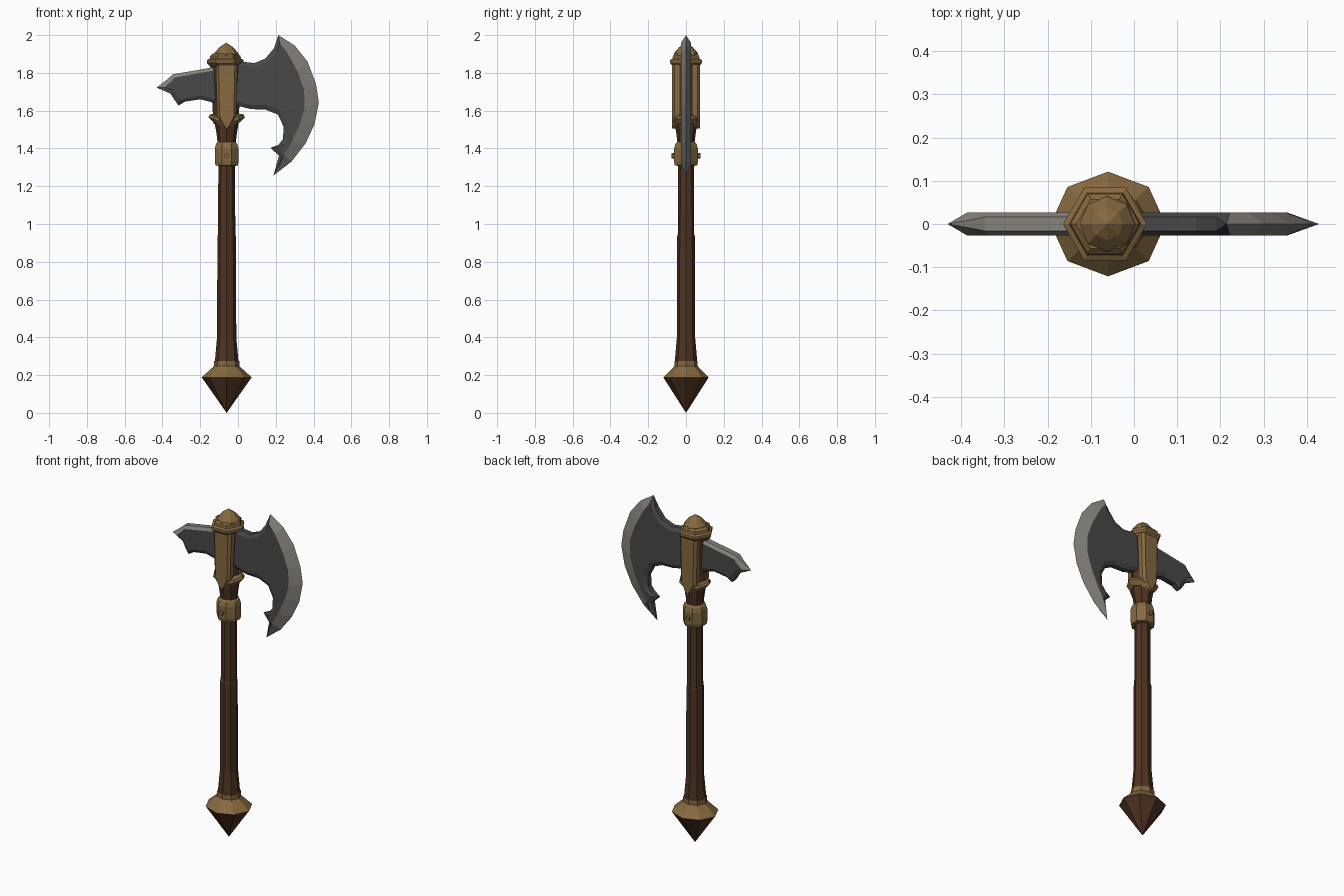
import bpy, bmesh, math

if "Cube" in bpy.data.objects:
    bpy.data.objects.remove(bpy.data.objects["Cube"])

CX = -0.06  # shaft axis


def material(name, rgb):
    m = bpy.data.materials.new(name)
    m.diffuse_color = (*rgb, 1)
    m.use_nodes = True
    m.node_tree.nodes["Principled BSDF"].inputs["Base Color"].default_value = m.diffuse_color
    return m


WOOD = material("dark wood", (0.078, 0.034, 0.016))
BRASS = material("aged brass", (0.24, 0.142, 0.052))
STEEL = material("dark steel", (0.066, 0.066, 0.068))
EDGE = material("sharpened steel", (0.235, 0.222, 0.2))


def finish(name, bm, mats):
    bmesh.ops.recalc_face_normals(bm, faces=bm.faces)
    me = bpy.data.meshes.new(name)
    bm.to_mesh(me)
    bm.free()
    for m in mats:
        me.materials.append(m)
    ob = bpy.data.objects.new(name, me)
    bpy.context.collection.objects.link(ob)
    return ob


def lathe(name, mat, profile, sides=8, turn=0.0, ys=1.0, cx=CX, lift=0.0):
    """Faceted solid from (z, radius) rings; lift raises the rings toward +-x."""
    bm = bmesh.new()
    rings = []
    for z, r in profile:
        ring = []
        for k in range(sides):
            a = turn + 2 * math.pi * k / sides
            c = math.cos(a)
            ring.append(bm.verts.new((cx + r * c, ys * r * math.sin(a), z + lift * abs(c))))
        rings.append(ring)
    for lo, hi in zip(rings, rings[1:]):
        for k in range(sides):
            n = (k + 1) % sides
            bm.faces.new((lo[k], lo[n], hi[n], hi[k]))
    bm.faces.new(rings[0][::-1])
    bm.faces.new(rings[-1])
    bmesh.ops.remove_doubles(bm, verts=bm.verts, dist=0.0002)
    return finish(name, bm, [mat])


def bevelled_plate(name, pts, is_edge, t=0.027):
    """pts: (rim x, rim z, core x, core z, rim half thickness)."""
    bm = bmesh.new()
    n = len(pts)
    layers = []
    for s in (-1, 1):
        core = [bm.verts.new((p[2], s * t, p[3])) for p in pts]
        rim = [bm.verts.new((p[0], s * p[4], p[1])) for p in pts]
        layers.append(rim)
        bm.faces.new(core)
        for i in range(n):
            j = (i + 1) % n
            f = bm.faces.new((core[i], core[j], rim[j], rim[i]))
            f.material_index = int(is_edge(i))
    a, b = layers
    for i in range(n):
        j = (i + 1) % n
        f = bm.faces.new((a[i], a[j], b[j], b[i]))
        f.material_index = int(is_edge(i))
    bmesh.ops.remove_doubles(bm, verts=bm.verts, dist=0.0002)
    big = [f for f in bm.faces if len(f.verts) > 4]
    bmesh.ops.triangulate(bm, faces=big)
    return finish(name, bm, [STEEL, EDGE])


# Pommel: wooden spike with a brass shoulder
lathe("pommel_spike", WOOD, [(0.0, 0.0001), (0.188, 0.132)], ys=0.91)
lathe("pommel_collar", BRASS, [(0.188, 0.133), (0.24, 0.075), (0.248, 0.068),
                               (0.275, 0.068), (0.278, 0.05)], ys=0.91)

# Shaft
lathe("shaft", WOOD, [(0.25, 0.064), (0.30, 0.06), (0.40, 0.051), (0.935, 0.049),
                      (0.94, 0.046), (1.32, 0.044), (1.43, 0.048), (1.48, 0.054),
                      (1.56, 0.068)], ys=0.95)

# Brass band with a peg on both sides
lathe("shaft_band", BRASS, [(1.308, 0.05), (1.31, 0.064), (1.33, 0.068), (1.40, 0.068),
                            (1.425, 0.06), (1.435, 0.048)], turn=math.pi / 8)
for side, s in (("front", -1), ("back", 1)):
    bpy.ops.mesh.primitive_cylinder_add(vertices=6, radius=0.014, depth=0.02,
                                        location=(CX, s * 0.066, 1.362),
                                        rotation=(math.pi / 2, 0, 0))
    peg = bpy.context.object
    peg.name = "band_peg_" + side
    peg.data.materials.append(BRASS)

# Head socket, V-shaped lower crown and stepped cap
lathe("head_socket", WOOD, [(1.53, 0.066), (1.60, 0.07), (1.85, 0.084)],
      sides=6, ys=0.85, cx=-0.064)
lathe("socket_crown", BRASS, [(1.50, 0.055), (1.505, 0.072), (1.53, 0.096), (1.545, 0.09),
                              (1.55, 0.06)], ys=0.78, lift=0.035)
lathe("head_cap", BRASS, [(1.835, 0.08), (1.852, 0.097), (1.868, 0.097), (1.875, 0.083),
                          (1.89, 0.08), (1.902, 0.066)], sides=6, cx=-0.067)
lathe("cap_point", BRASS, [(1.89, 0.066), (1.905, 0.063), (1.935, 0.037), (1.96, 0.0001)],
      cx=-0.062)

# Brass plates running down the front and back of the socket
outer = [(-0.058, 1.845), (-0.05, 1.57), (-0.018, 1.52), (0.0, 1.505),
         (0.018, 1.52), (0.05, 1.57), (0.058, 1.845)]
for side, s in (("front", -1), ("back", 1)):
    bm = bmesh.new()
    back = [bm.verts.new((CX + x, s * 0.035, z)) for x, z in outer]
    mid = [bm.verts.new((CX + x, s * 0.06, z)) for x, z in outer]
    face = [bm.verts.new((CX + x * 0.75, s * 0.074, z)) for x, z in outer]
    bm.faces.new(back)
    bm.faces.new(face)
    for lo, hi in ((back, mid), (mid, face)):
        for i in range(len(outer)):
            j = (i + 1) % len(outer)
            bm.faces.new((lo[i], lo[j], hi[j], hi[i]))
    finish("socket_plate_" + side, bm, [BRASS])

# Main blade: cutting edge first (9 points), then the inner curve back to the top
H = 0.016
cutting = [(0.214, 2.0, 0.222, 1.958, 0), (0.30, 1.945, 0.262, 1.905, 0),
           (0.368, 1.86, 0.315, 1.807, 0), (0.413, 1.74, 0.350, 1.712, 0),
           (0.428, 1.643, 0.353, 1.615, 0), (0.405, 1.527, 0.326, 1.527, 0),
           (0.357, 1.426, 0.283, 1.431, 0), (0.283, 1.33, 0.243, 1.365, 0),
           (0.188, 1.257, 0.222, 1.318, 0)]
inner = [(0.217, 1.362, 0.234, 1.368, H), (0.172, 1.403, 0.215, 1.405, 0.004),
         (0.215, 1.42, 0.245, 1.425, H), (0.238, 1.45, 0.262, 1.45, H),
         (0.242, 1.515, 0.265, 1.52, H), (0.21, 1.58, 0.227, 1.597, H),
         (0.145, 1.606, 0.15, 1.63, H), (0.07, 1.608, 0.07, 1.63, H),
         (-0.04, 1.635, -0.04, 1.655, H), (-0.04, 1.866, -0.04, 1.845, H),
         (0.087, 1.852, 0.09, 1.832, H), (0.145, 1.876, 0.155, 1.855, H),
         (0.19, 1.93, 0.205, 1.912, H)]
bevelled_plate("axe_blade", cutting + inner, lambda i: i < 8)

# Rear spike: bright tip and top rim
spike = [(-0.06, 1.842, -0.06, 1.825, H), (-0.345, 1.792, -0.335, 1.775, H),
         (-0.375, 1.765, -0.362, 1.745, 0.01), (-0.431, 1.722, -0.385, 1.723, 0),
         (-0.357, 1.69, -0.345, 1.708, 0.01), (-0.335, 1.655, -0.322, 1.68, H),
         (-0.315, 1.627, -0.305, 1.655, H), (-0.28, 1.648, -0.275, 1.667, H),
         (-0.2, 1.66, -0.2, 1.68, H), (-0.06, 1.625, -0.06, 1.645, H)]
bevelled_plate("rear_spike", spike, lambda i: i < 4)
